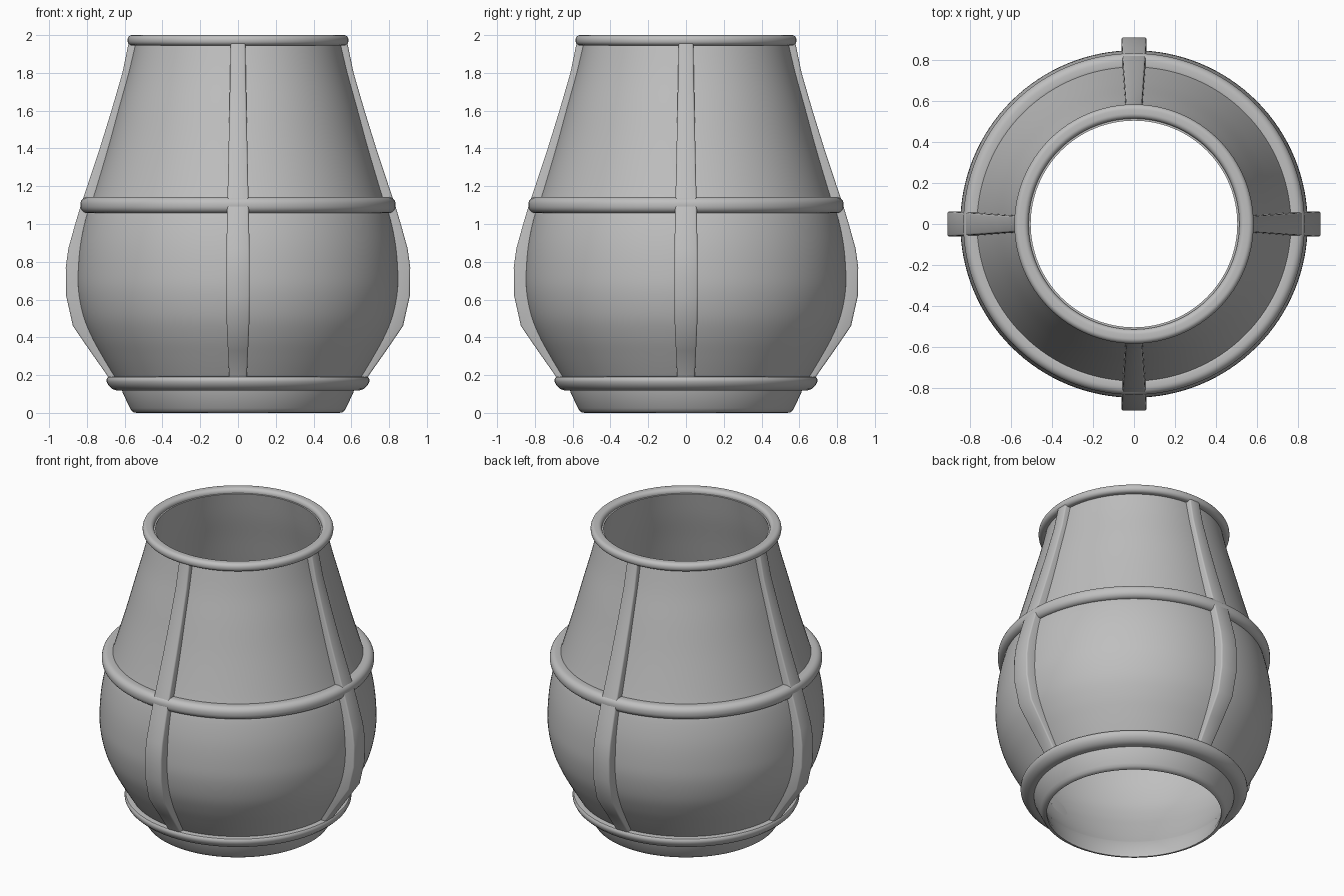
import bpy, bmesh, math

if "Cube" in bpy.data.objects:
    bpy.data.objects.remove(bpy.data.objects["Cube"])

SEG = 128
mat = bpy.data.materials.new("plain grey")
mat.diffuse_color = (0.52, 0.52, 0.52, 1)
mat.use_nodes = True
mat.node_tree.nodes["Principled BSDF"].inputs["Base Color"].default_value = mat.diffuse_color


def finish(bm, name, angle=35):
    bmesh.ops.recalc_face_normals(bm, faces=bm.faces)
    me = bpy.data.meshes.new(name)
    bm.to_mesh(me)
    bm.free()
    me.materials.append(mat)
    ob = bpy.data.objects.new(name, me)
    bpy.context.collection.objects.link(ob)
    bpy.ops.object.select_all(action='DESELECT')
    ob.select_set(True)
    bpy.context.view_layer.objects.active = ob
    bpy.ops.object.shade_smooth_by_angle(angle=math.radians(angle))
    return ob


def lathe(name, pts):
    """Revolve a closed (radius, z) profile around z."""
    bm = bmesh.new()
    rings = []
    for i in range(SEG):
        a = 2 * math.pi * i / SEG
        rings.append([bm.verts.new((r * math.cos(a), r * math.sin(a), z)) for r, z in pts])
    n = len(pts)
    for i in range(SEG):
        p, q = rings[i], rings[(i + 1) % SEG]
        for j in range(n):
            k = (j + 1) % n
            bm.faces.new((p[j], q[j], q[k], p[k]))
    return finish(bm, name)


def smooth(pts, steps=5):
    """Catmull-Rom curve through the points."""
    ext = [pts[0]] + pts + [pts[-1]]
    out = []
    for i in range(1, len(ext) - 2):
        p0, p1, p2, p3 = ext[i - 1:i + 3]
        for s in range(steps):
            t = s / steps
            out.append(tuple(0.5 * (2 * b + (c - a) * t + (2 * a - 5 * b + 4 * c - d) * t * t
                                    + (3 * b - a - 3 * c + d) * t ** 3)
                             for a, b, c, d in zip(p0, p1, p2, p3)))
    return out + [pts[-1]]


def rounded(r0, r1, z0, z1, rad, n=6):
    """Rounded rectangle profile for a hoop."""
    pts = []
    for cx, cz, start in ((r1 - rad, z1 - rad, 0), (r0 + rad, z1 - rad, 90),
                          (r0 + rad, z0 + rad, 180), (r1 - rad, z0 + rad, 270)):
        for i in range(n + 1):
            a = math.radians(start + 90 * i / n)
            pts.append((cx + rad * math.cos(a), cz + rad * math.sin(a)))
    return pts


# Hollow shell, open at both ends
belly = smooth([(0.615, 0.13), (0.66, 0.20), (0.72, 0.30), (0.775, 0.40), (0.82, 0.51),
                (0.846, 0.64), (0.848, 0.76), (0.835, 0.90), (0.805, 1.04), (0.768, 1.14),
                (0.69, 1.40), (0.63, 1.62), (0.58, 1.80), (0.54, 1.97)])
foot = [(0.535, 0.0), (0.55, 0.002), (0.562, 0.01), (0.572, 0.025), (0.612, 0.11)]
inner = [(r - 0.035, z) for r, z in reversed(belly)]
lathe("vessel_shell", foot + belly + inner + [(0.535, 0.02)])

# Hoops
lathe("top_hoop", rounded(0.515, 0.585, 1.945, 2.0, 0.025))
lathe("middle_hoop", rounded(0.74, 0.835, 1.057, 1.143, 0.038))
lathe("bottom_hoop", [(0.60, 0.118), (0.64, 0.118), (0.665, 0.126), (0.685, 0.145),
                      (0.695, 0.165), (0.695, 0.18), (0.688, 0.19), (0.672, 0.193),
                      (0.62, 0.19)])

# Four vertical ribs, wider where the vessel is wider: (outer radius, inner radius, z)
rib = [(0.675, 0.61, 0.155), (0.69, 0.63, 0.195), (0.785, 0.70, 0.33), (0.874, 0.77, 0.46),
       (0.91, 0.81, 0.62), (0.912, 0.82, 0.77), (0.898, 0.81, 0.87), (0.862, 0.78, 1.0),
       (0.832, 0.75, 1.10), (0.798, 0.72, 1.20), (0.732, 0.66, 1.40), (0.67, 0.605, 1.60),
       (0.612, 0.555, 1.80), (0.585, 0.53, 1.93), (0.575, 0.52, 1.975)]
for k, side in enumerate(("right", "back", "left", "front")):
    c, s = math.cos(k * math.pi / 2), math.sin(k * math.pi / 2)
    bm = bmesh.new()
    loops = []
    for ro, ri, z in rib:
        h, b = 0.068 * ro, 0.009
        sec = [(ri, -h), (ro - b, -h), (ro - b * 0.3, -h + b * 0.3), (ro, -h + b),
               (ro, h - b), (ro - b * 0.3, h - b * 0.3), (ro - b, h), (ri, h)]
        loops.append([bm.verts.new((r * c - t * s, r * s + t * c, z)) for r, t in sec])
    for p, q in zip(loops, loops[1:]):
        for j in range(8):
            m = (j + 1) % 8
            bm.faces.new((p[j], p[m], q[m], q[j]))
    bm.faces.new(loops[0])
    bm.faces.new(loops[-1])
    finish(bm, side + "_rib", 50)
